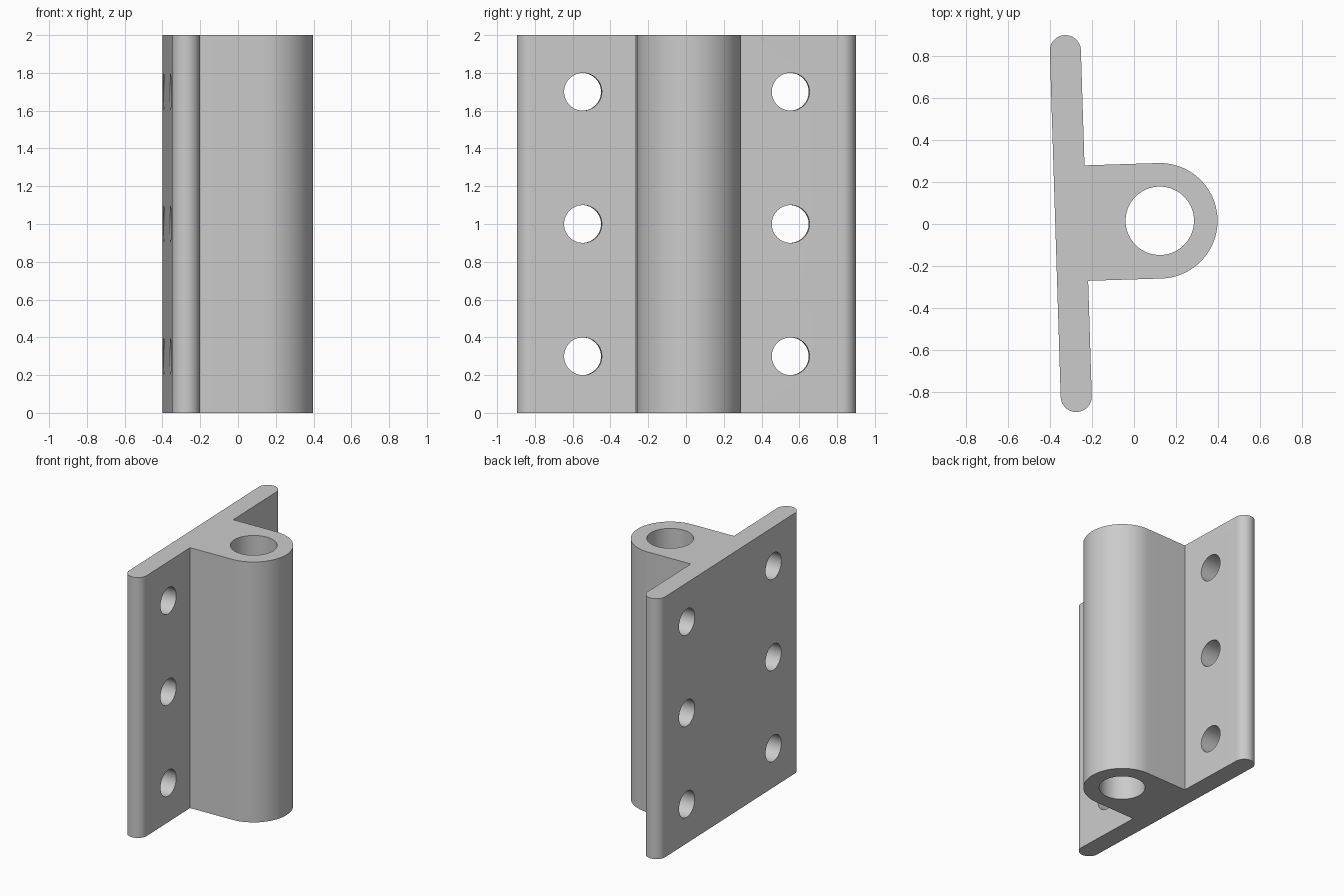
import bpy, bmesh
from math import pi, sin, cos, radians
from mathutils import Matrix, Vector

cube = bpy.data.objects.get("Cube")
if cube:
    bpy.data.objects.remove(cube, do_unlink=True)

HEIGHT = 2.0
PLATE_R, PLATE_END = 0.074, 0.824     # half thickness and end-cap centre of the plate
BARREL_X, BARREL_R = 0.424, 0.275     # barrel axis distance from plate middle, radius
BORE_R, SCREW_R = 0.163, 0.1
FRAME = Matrix.Translation((-0.301, 0.002, 0)) @ Matrix.Rotation(radians(1.8), 4, "Z")

steel = bpy.data.materials.new("grey steel")
steel.use_nodes = True
grey = (0.6, 0.6, 0.6, 1)
steel.diffuse_color = grey
steel.node_tree.nodes["Principled BSDF"].inputs["Base Color"].default_value = grey


def arc(cx, cy, r, start, end, steps):
    angles = [start + (end - start) * i / steps for i in range(steps + 1)]
    return [(cx + r * cos(a), cy + r * sin(a)) for a in angles]


def add_object(name, bm):
    bmesh.ops.recalc_face_normals(bm, faces=bm.faces)
    mesh = bpy.data.meshes.new(name)
    bm.to_mesh(mesh)
    bm.free()
    mesh.materials.append(steel)
    obj = bpy.data.objects.new(name, mesh)
    bpy.context.collection.objects.link(obj)
    obj.matrix_world = FRAME
    return obj


# Hinge body: flat leaf with rounded ends and a barrel on one side
outline = (
    arc(0, -PLATE_END, PLATE_R, -pi, 0, 24)
    + [(PLATE_R, -BARREL_R)]
    + arc(BARREL_X, 0, BARREL_R, -pi / 2, pi / 2, 48)
    + [(PLATE_R, BARREL_R)]
    + arc(0, PLATE_END, PLATE_R, 0, pi, 24)
)
bm = bmesh.new()
base = bm.faces.new([bm.verts.new((x, y, 0)) for x, y in outline])
top = bmesh.ops.extrude_face_region(bm, geom=[base])["geom"]
bmesh.ops.translate(bm, vec=(0, 0, HEIGHT),
                    verts=[v for v in top if isinstance(v, bmesh.types.BMVert)])
body = add_object("hinge_body", bm)

# Cutters: pin bore along z and six screw holes through the leaf
bm = bmesh.new()


def add_cutter(radius, depth, matrix):
    bmesh.ops.create_cone(bm, cap_ends=True, segments=64, radius1=radius,
                          radius2=radius, depth=depth, matrix=matrix)


add_cutter(BORE_R, HEIGHT + 0.2, Matrix.Translation((BARREL_X, 0, HEIGHT / 2)))
for y in (-0.55, 0.55):
    for z in (0.3, 1.0, 1.7):
        add_cutter(SCREW_R, 0.4,
                   Matrix.Translation((0, y, z)) @ Matrix.Rotation(pi / 2, 4, "Y"))
cutter = add_object("hole_cutter", bm)
cutter.hide_render = True

bpy.context.view_layer.update()
cut = body.modifiers.new("holes", "BOOLEAN")
cut.operation = "DIFFERENCE"
cut.solver = "EXACT"
cut.object = cutter
bpy.ops.object.select_all(action="DESELECT")
body.select_set(True)
bpy.context.view_layer.objects.active = body
bpy.ops.object.modifier_apply(modifier=cut.name)
bpy.data.objects.remove(cutter, do_unlink=True)

bpy.ops.object.shade_smooth_by_angle(angle=radians(30))
